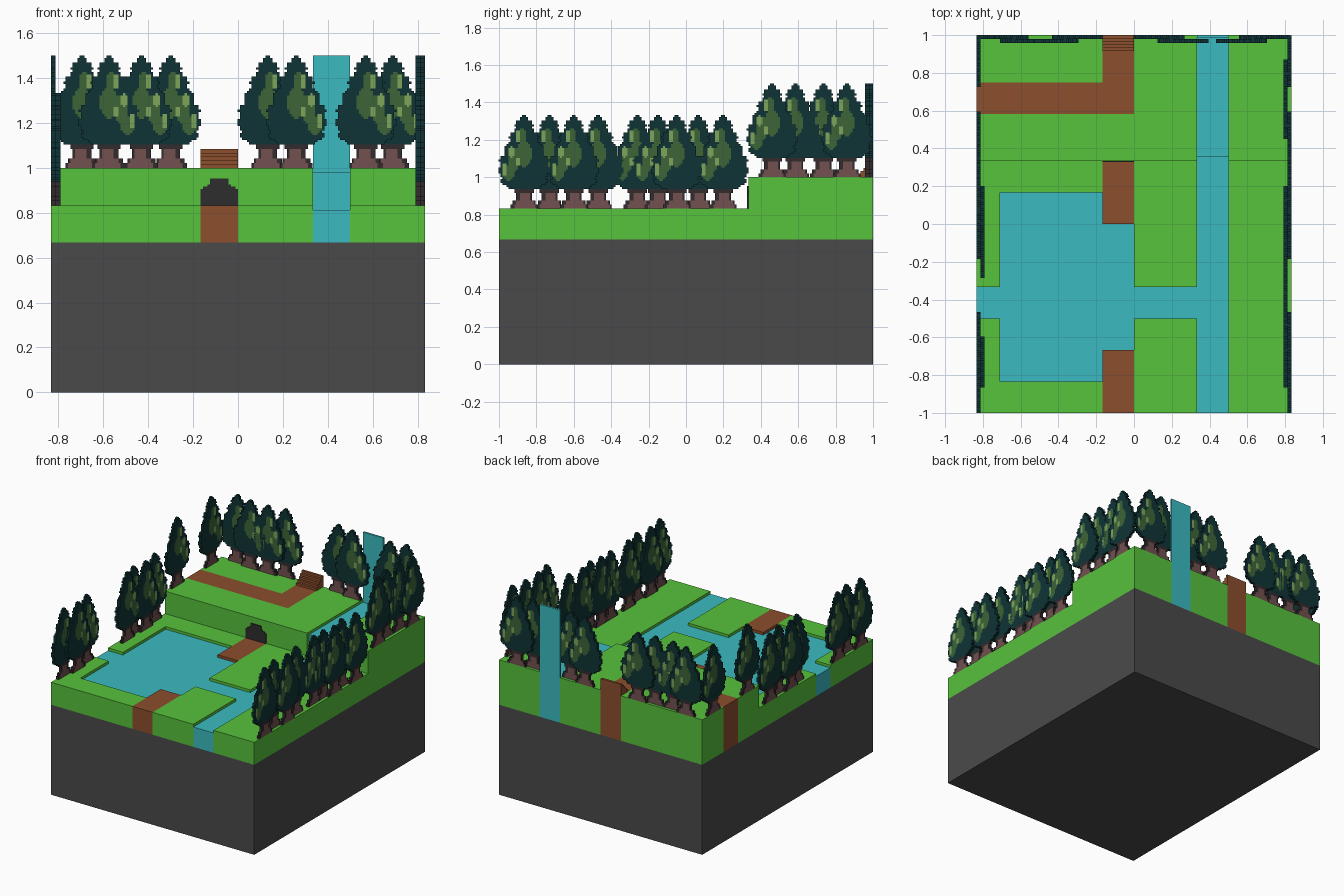
import bpy
import bmesh
import math

if "Cube" in bpy.data.objects:
    bpy.data.objects.remove(bpy.data.objects["Cube"], do_unlink=True)

C = 1 / 6            # one block
PX = C / 16          # one tree pixel
W = 5 * C            # half width
SOIL, LOW, HIGH = 4 * C, 5 * C, 6 * C
DIP = 0.02           # water sits a little below the banks


def material(name, hex_code):
    def lin(i):
        s = int(hex_code[i:i + 2], 16) / 255
        return s / 12.92 if s < 0.04045 else ((s + 0.055) / 1.055) ** 2.4
    m = bpy.data.materials.new(name)
    m.use_nodes = True
    col = (lin(0), lin(2), lin(4), 1)
    m.diffuse_color = col
    m.node_tree.nodes["Principled BSDF"].inputs["Base Color"].default_value = col
    return m


stone = material("stone_grey", "4A4A4A")
grass = material("grass_green", "57C23C")
water = material("water_blue", "3BBBC1")
earth = material("earth_brown", "8C4E2D")
cave = material("cave_black", "2D2D2D")
tree_mats = [material("leaf_dark", "0F3435"), material("leaf_mid", "3D6538"),
             material("leaf_light", "7DA65A"), material("bark_mauve", "735050"),
             material("bark_dark", "342B2D")]


def add_object(name, bm, mats):
    mesh = bpy.data.meshes.new(name)
    bm.to_mesh(mesh)
    bm.free()
    for m in mats:
        mesh.materials.append(m)
    return link(name, mesh)


def link(name, mesh):
    ob = bpy.data.objects.new(name, mesh)
    bpy.context.collection.objects.link(ob)
    return ob


def blocks(name, mat, areas, z0, z1):
    """Boxes over rectangles (x0, x1, y0, y1), joined into one object."""
    bm = bmesh.new()
    for x0, x1, y0, y1 in areas:
        verts = bmesh.ops.create_cube(bm, size=1)["verts"]
        for v in verts:
            v.co.x = x0 if v.co.x < 0 else x1
            v.co.y = y0 if v.co.y < 0 else y1
            v.co.z = z0 if v.co.z < 0 else z1
    return add_object(name, bm, [mat])


# Ground
POOL = -0.71
CLIFF, FALL = 2 * C, 0.357
blocks("stone_base", stone, [(-W, W, -1, 1)], 0, SOIL)
blocks("lower_grass", grass, [
    (3 * C, W, -1, CLIFF),
    (0, 2 * C, -1, -3 * C),
    (0, 2 * C, -2 * C, CLIFF),
    (-W, -C, -1, -W),
    (-W, POOL, -W, -3 * C),
    (-W, POOL, -2 * C, CLIFF),
    (POOL, -C, C, CLIFF)], SOIL, LOW)
blocks("upper_grass", grass, [
    (-W, 0, CLIFF, 3.5 * C),
    (-W, -C, 4.5 * C, 1),
    (0, 2 * C, CLIFF, 1),
    (3 * C, W, CLIFF, 1)], SOIL, HIGH)

# Paths
blocks("lower_path", earth, [(-C, 0, -1, -4 * C), (-C, 0, 0, CLIFF)], SOIL, LOW)
blocks("upper_path", earth, [(-W, 0, 3.5 * C, 4.5 * C), (-C, 0, 4.5 * C, 1)], SOIL, HIGH)

# Water
blocks("pool_and_stream", water, [
    (POOL, 0, -W, C),
    (-W, POOL, -3 * C, -2 * C),
    (0, 2 * C, -3 * C, -2 * C),
    (2 * C, 3 * C, -1, FALL)], SOIL, LOW - DIP)
blocks("upper_stream", water, [(2 * C, 3 * C, FALL, 0.985)], SOIL, HIGH - DIP)
blocks("waterfall", water, [(2 * C, 3 * C, 0.985, 1)], SOIL, 9 * C)

# Stairs
for i in range(5):
    blocks("stair_step", earth, [(-C, 0, 1 - C / 2 + i * C / 10, 1)],
           HIGH + i * C / 10, HIGH + (i + 1) * C / 10)

# Cave mouth: thin stepped plates on the cliff
z = LOW
for half, rise in ((8, 7), (7, 1), (5, 1), (4, 2.5)):
    blocks("cave_mouth", cave,
           [(-C / 2 - half * PX, -C / 2 + half * PX, CLIFF - 0.006, CLIFF)], z, z + rise * PX)
    z += rise * PX


# Tree: a pixel silhouette, given thickness
CROWN = ((10, 8), (13, 11), (18, 12.5), (24, 12), (31, 9), (38, 6), (44, 3), (48, 1))
MID = ((1, 37, 2, 4), (0, 28, 4, 7), (5, 25, 3, 6), (8, 18, 3, 4))
LIGHT = ((3, 37, 1.2, 3), (6.5, 29, 1.2, 3), (10, 20, 1.2, 3), (3, 24, 1.2, 2))


def half_width(row):
    if row < 10:
        return 7 if row < 2 else 6 if row < 4 else 4 if row < 8 else 5
    for (r0, w0), (r1, w1) in zip(CROWN, CROWN[1:]):
        if row < r1:
            w = w0 + (w1 - w0) * (row - r0) / (r1 - r0)
            return max(1, round(w + (0.7 if row % 6 < 3 else -0.3)))


def inside(spots, c, r):
    return any(((c - x) / a) ** 2 + ((r - y) / b) ** 2 <= 1 for x, y, a, b in spots)


def pixel_material(c, r, half):
    if r < 10:
        return 4 if c > half - 2 or c < 1 - half or r > 8 else 3
    if abs(c) > half - 1:
        return 0
    return 2 if inside(LIGHT, c, r) else 1 if inside(MID, c, r) else 0


bm = bmesh.new()
for row in range(48):
    half = half_width(row)
    for col in range(-half, half):
        corners = ((col, row), (col + 1, row), (col + 1, row + 1), (col, row + 1))
        face = bm.faces.new([bm.verts.new((x * PX, 0, y * PX)) for x, y in corners])
        face.material_index = pixel_material(col + 0.5, row + 0.5, half)
bmesh.ops.remove_doubles(bm, verts=bm.verts, dist=PX / 10)
tree_mesh = bpy.data.meshes.new("tree")
bm.to_mesh(tree_mesh)
bm.free()
for m in tree_mats:
    tree_mesh.materials.append(m)


def plant(name, x, y, z, turn):
    ob = link(name, tree_mesh)
    ob.location = (x, y, z)
    ob.rotation_euler.z = math.radians(turn)
    mod = ob.modifiers.new("thickness", "SOLIDIFY")
    mod.thickness = 2 * PX
    mod.offset = 0


OUTER, INNER = PX, 3 * PX     # inset of the two rows of trees from the edge

# Back row
for inset, spots in ((OUTER, (-0.695, -0.30, 0.133, 0.69)),
                     (INNER, (-0.575, -0.43, 0.26, 0.57))):
    for x in spots:
        plant("back_tree", x, 1 - inset, HIGH, 0)

# Side rows
BOTH = ((OUTER, (-0.866, -0.6, -0.05, 0.198, 0.46, 0.86)),
        (INNER, (-0.73, -0.15, 0.065)))
LEFT_ONLY = (-0.47, -0.26, 0.585, 0.735)
for side, name in ((1, "left_tree"), (-1, "right_tree")):
    rows = BOTH + (((INNER, LEFT_ONLY),) if side > 0 else ())
    for inset, spots in rows:
        for y in spots:
            plant(name, side * (W - inset), y, HIGH if y > CLIFF else LOW, -90 * side)
